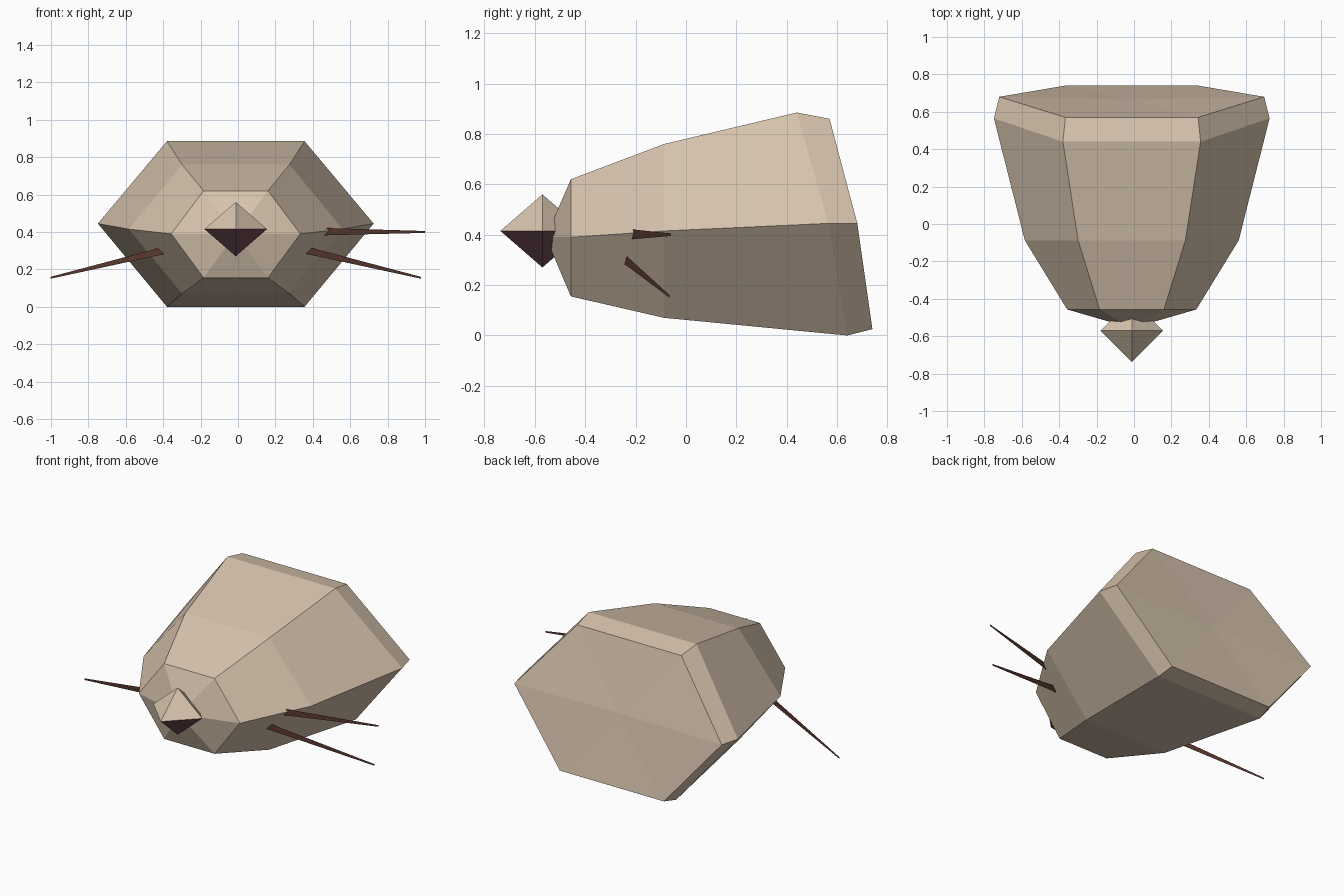
import bpy
from mathutils import Vector

cube = bpy.data.objects.get("Cube")
if cube:
    bpy.data.objects.remove(cube, do_unlink=True)

CX = -0.012  # symmetry plane of the head


def material(name, r, g, b):
    mat = bpy.data.materials.new(name)
    mat.use_nodes = True
    mat.diffuse_color = (r, g, b, 1)
    mat.node_tree.nodes["Principled BSDF"].inputs["Base Color"].default_value = (r, g, b, 1)
    return mat


tan = material("tan fur", 0.68, 0.55, 0.42)
plum = material("dark plum", 0.15, 0.065, 0.075)
brown = material("whisker brown", 0.1, 0.04, 0.026)


def add_mesh(name, verts, faces, *mats):
    mesh = bpy.data.meshes.new(name)
    mesh.from_pydata(verts, [], faces)
    for mat in mats:
        mesh.materials.append(mat)
    obj = bpy.data.objects.new(name, mesh)
    bpy.context.collection.objects.link(obj)
    return obj


# Head: hexagonal rings lofted from snout to back, closed by fans
# half width at top/bottom, half width at middle, then (y, z) of top, middle, bottom
RINGS = [
    (0.172, 0.345, (-0.457, 0.62), (-0.457, 0.39), (-0.457, 0.155)),
    (0.287, 0.572, (-0.087, 0.76), (-0.087, 0.415), (-0.087, 0.07)),
    (0.368, 0.737, (0.44, 0.885), (0.565, 0.445), (0.64, 0.0)),
    (0.355, 0.708, (0.57, 0.86), (0.68, 0.445), (0.74, 0.025)),
]
verts, faces = [], []
for narrow, wide, top, mid, low in RINGS:
    for x, (y, z) in ((narrow, top), (wide, mid), (narrow, low),
                      (-narrow, low), (-wide, mid), (-narrow, top)):
        verts.append((CX + x, y, z))
for r in range(len(RINGS) - 1):
    for i in range(6):
        a, b = r * 6 + i, r * 6 + (i + 1) % 6
        faces.append((a, a + 6, b + 6, b))
snout, back, last = len(verts), len(verts) + 1, len(verts) - 6
verts += [(CX, -0.557, 0.39), (CX, 0.665, 0.445)]
for i in range(6):
    j = (i + 1) % 6
    faces.append((snout, i, j))
    faces.append((back, last + j, last + i))
add_mesh("head", verts, faces, tan)

# Nose: octahedron with a dark underside
R, H = 0.167, 0.145
nose_centre = Vector((CX, -0.57, 0.415))
ring = [(R, 0, 0), (0, R, 0), (-R, 0, 0), (0, -R, 0)]
verts = [nose_centre + Vector(p) for p in ring + [(0, 0, H), (0, 0, -H)]]
faces = []
for i in range(4):
    j = (i + 1) % 4
    faces += [(i, j, 4), (j, i, 5)]
nose = add_mesh("nose", verts, faces, tan, plum)
for poly in nose.data.polygons:
    poly.material_index = 1 if poly.normal.z < 0 else 0


# Whiskers: flat tapering upright blades
def whisker(name, root, tip, side=1):
    verts = []
    for (x, y, z), half in ((root, 0.023), (tip, 0.005)):
        for dz in (-half, half):
            verts.append((CX + side * x, y, z + dz))
    add_mesh(name, verts, [(0, 2, 3, 1)], brown)


for side, label in ((1, "left"), (-1, "right")):
    whisker(label + "_lower_whisker", (0.25, -0.28, 0.333), (0.99, -0.065, 0.155), side)
whisker("left_upper_whisker", (0.35, -0.25, 0.402), (1.012, -0.06, 0.4))
